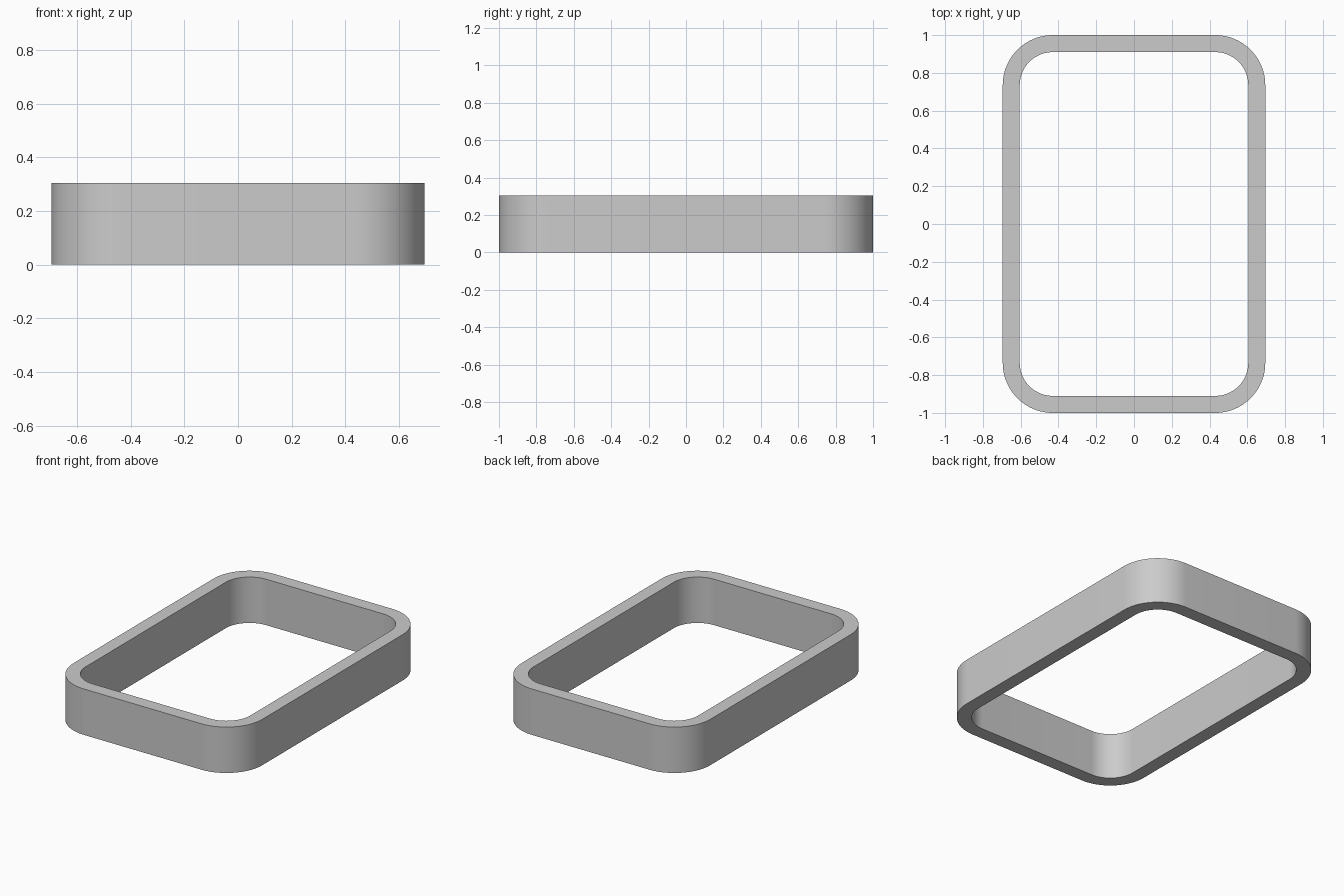
import bpy, bmesh, math

if "Cube" in bpy.data.objects:
    bpy.data.objects.remove(bpy.data.objects["Cube"])

HX, HY, HEIGHT = 0.695, 1.0, 0.305   # outer half sizes and height
RADIUS, WALL, SEGS = 0.265, 0.09, 24


def rounded_rect(hx, hy, r):
    """Counter-clockwise outline of a rectangle with round corners."""
    pts = []
    for i, (sx, sy) in enumerate([(1, 1), (-1, 1), (-1, -1), (1, -1)]):
        for k in range(SEGS + 1):
            a = math.pi / 2 * (i + k / SEGS)
            pts.append((sx * (hx - r) + r * math.cos(a),
                        sy * (hy - r) + r * math.sin(a)))
    return pts


# Rounded rectangular frame: four outlines joined by quads
outer = rounded_rect(HX, HY, RADIUS)
inner = rounded_rect(HX - WALL, HY - WALL, RADIUS - WALL)
bm = bmesh.new()
loops = [[bm.verts.new((x, y, z)) for x, y in outline]
         for outline, z in [(outer, 0), (outer, HEIGHT), (inner, HEIGHT), (inner, 0)]]
n = len(outer)
for j in range(4):
    a, b = loops[j], loops[(j + 1) % 4]
    for i in range(n):
        k = (i + 1) % n
        bm.faces.new((a[i], a[k], b[k], b[i]))
bmesh.ops.recalc_face_normals(bm, faces=bm.faces)
mesh = bpy.data.meshes.new("frame_band")
bm.to_mesh(mesh)
bm.free()
frame = bpy.data.objects.new("frame_band", mesh)
bpy.context.collection.objects.link(frame)

# Smooth corners, sharp rims
bpy.context.view_layer.objects.active = frame
frame.select_set(True)
bpy.ops.object.shade_smooth_by_angle(angle=math.radians(30))
